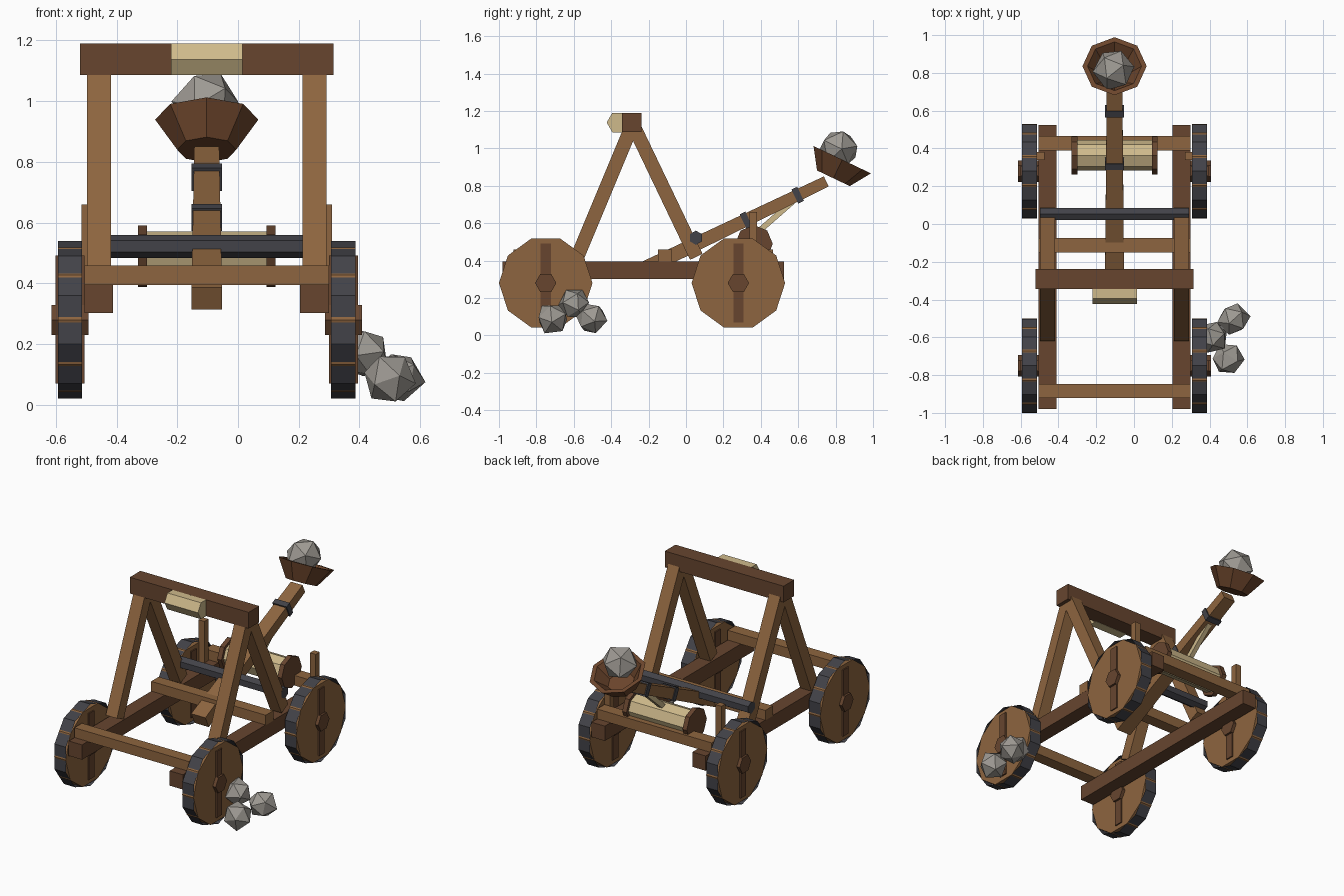
import bpy, bmesh, random
from math import sin, cos, pi, radians
from mathutils import Vector, Matrix

if "Cube" in bpy.data.objects:
    bpy.data.objects.remove(bpy.data.objects["Cube"])

random.seed(4)
CX = -0.103  # centre line of the catapult


def material(name, rgb):
    m = bpy.data.materials.new(name)
    m.diffuse_color = (*rgb, 1)
    m.use_nodes = True
    m.node_tree.nodes["Principled BSDF"].inputs["Base Color"].default_value = m.diffuse_color
    return m


WOOD = material("wood", (0.27, 0.13, 0.05))
DARK = material("dark_wood", (0.135, 0.06, 0.028))
BOWL = material("bowl_wood", (0.15, 0.06, 0.025))
IRON = material("iron", (0.055, 0.055, 0.065))
ROPE = material("rope", (0.62, 0.49, 0.26))
STONE = material("stone", (0.34, 0.32, 0.29))


def finish(name, bm, mat):
    bmesh.ops.recalc_face_normals(bm, faces=bm.faces)
    me = bpy.data.meshes.new(name)
    bm.to_mesh(me)
    bm.free()
    me.materials.append(mat)
    ob = bpy.data.objects.new(name, me)
    bpy.context.collection.objects.link(ob)
    return ob


def skin(name, rings, mat, caps=True):
    """Join successive rings of points with quads."""
    bm = bmesh.new()
    vs = [[bm.verts.new(p) for p in r] for r in rings]
    n = len(vs[0])
    for a, b in zip(vs, vs[1:]):
        for i in range(n):
            j = (i + 1) % n
            bm.faces.new((a[i], a[j], b[j], b[i]))
    if caps:
        bm.faces.new(vs[0][::-1])
        bm.faces.new(vs[-1])
    return finish(name, bm, mat)


def box(name, lo, hi, mat):
    ring = lambda z: [(lo[0], lo[1], z), (hi[0], lo[1], z), (hi[0], hi[1], z), (lo[0], hi[1], z)]
    return skin(name, [ring(lo[2]), ring(hi[2])], mat)


def roller(name, x, y, z, length, r, sides, mat, phase=0.0, caps=True):
    """Prism lying along x."""
    ang = [phase + 2 * pi * i / sides for i in range(sides)]
    ring = lambda px: [(px, y + r * cos(a), z + r * sin(a)) for a in ang]
    return skin(name, [ring(x - length / 2), ring(x + length / 2)], mat, caps)


def beam(name, x, p, q, w0, d0, mat, w1=None, d1=None):
    """Sloping timber in the y-z plane from p to q, optionally tapered."""
    p, q = Vector((x, *p)), Vector((x, *q))
    side = Vector((1, 0, 0))
    up = side.cross((q - p).normalized())
    def ring(c, w, d):
        return [c + side * (w / 2 * s) + up * (d / 2 * t) for s, t in ((-1, -1), (1, -1), (1, 1), (-1, 1))]
    return skin(name, [ring(p, w0, d0), ring(q, w1 or w0, d1 or d0)], mat)


def rock(name, loc, r):
    bm = bmesh.new()
    bmesh.ops.create_icosphere(bm, subdivisions=1, radius=r)
    rot = Matrix.Rotation(random.uniform(0, 6), 4, Vector((random.random(), random.random(), 1)))
    for v in bm.verts:
        v.co = rot @ (v.co * random.uniform(0.9, 1.08)) + Vector(loc)
    return finish(name, bm, STONE)


for side, s in (("left", -1), ("right", 1)):
    # chassis rail
    x = CX + s * 0.355
    box(side + "_rail", (x - 0.047, -0.98, 0.302), (x + 0.047, 0.523, 0.396), DARK)
    # A-frame legs
    beam(side + "_front_leg", x, (-0.285, 1.13), (-0.585, 0.41), 0.079, 0.074, WOOD)
    beam(side + "_back_leg", x, (-0.285, 1.13), (0.055, 0.42), 0.079, 0.074, WOOD)
    # winch post
    px = CX + s * 0.392
    box(side + "_winch_post", (px - 0.02, 0.34, 0.39), (px + 0.02, 0.38, 0.66), WOOD)
    # winch drum flange
    roller(side + "_drum_flange", CX + s * 0.212, 0.363, 0.489, 0.03, 0.101, 8, DARK)
    # wheels: disc, open iron tyre, batten and hub
    for end, y in (("front", -0.75), ("back", 0.28)):
        wx, tag = CX + s * 0.45, end + "_" + side
        roller(tag + "_wheel_disc", wx, y, 0.28, 0.08, 0.25, 10, WOOD)
        roller(tag + "_tyre", wx, y, 0.28, 0.08, 0.26, 10, IRON, pi / 10, caps=False)
        box(tag + "_wheel_batten", (wx - 0.048, y - 0.027, 0.07), (wx + 0.048, y + 0.027, 0.492), DARK)
        roller(tag + "_hub", wx, y, 0.28, 0.122, 0.057, 6, DARK)

# cross beams resting on the rails
for name, y in (("front", -0.884), ("middle", -0.112), ("back", 0.428)):
    box(name + "_cross_beam", (CX - 0.403, y - 0.038, 0.394), (CX + 0.403, y + 0.038, 0.458), WOOD)

# top beam with padding
box("top_beam", (CX - 0.418, -0.343, 1.087), (CX + 0.418, -0.237, 1.19), DARK)
roller("beam_padding", CX, -0.364, 1.138, 0.236, 0.06, 6, ROPE)

# pivot bar and winch drum
roller("pivot_bar", CX, 0.053, 0.522, 0.79, 0.038, 6, IRON, pi / 6)
roller("winch_drum", CX, 0.363, 0.489, 0.4, 0.081, 8, ROPE)

# throwing arm with iron bands
A, B = Vector((-0.235, 0.35)), Vector((0.75, 0.823))
d = (B - A).normalized()
beam("throwing_arm", CX, A, B, 0.1, 0.08, WOOD, 0.082, 0.06)
for name, y in (("lower", 0.32), ("upper", 0.597)):
    c = A + d * ((y - A.x) / d.x)
    beam(name + "_arm_band", CX, c - d * 0.017, c + d * 0.017, 0.1, 0.083, IRON)
beam("winch_rope", CX, (0.37, 0.54), (0.57, 0.715), 0.03, 0.03, ROPE)

# bucket: hollow eight-sided bowl, tipped back
tilt = Matrix.Translation((CX, 0.788, 0.84)) @ Matrix.Rotation(radians(-25.5), 4, 'X')
profile = ((0.097, 0), (0.17, 0.11), (0.143, 0.11), (0.08, 0.025))
skin("bucket", [[tilt @ Vector((r * cos(i * pi / 4), r * sin(i * pi / 4), h)) for i in range(8)]
                for r, h in profile], BOWL)

# ammunition
rock("loaded_boulder", (CX, 0.82, 0.998), 0.112)
rock("ground_stone_1", (0.495, -0.715, 0.09), 0.088)
rock("ground_stone_2", (0.415, -0.595, 0.17), 0.086)
rock("ground_stone_3", (0.525, -0.505, 0.09), 0.088)
